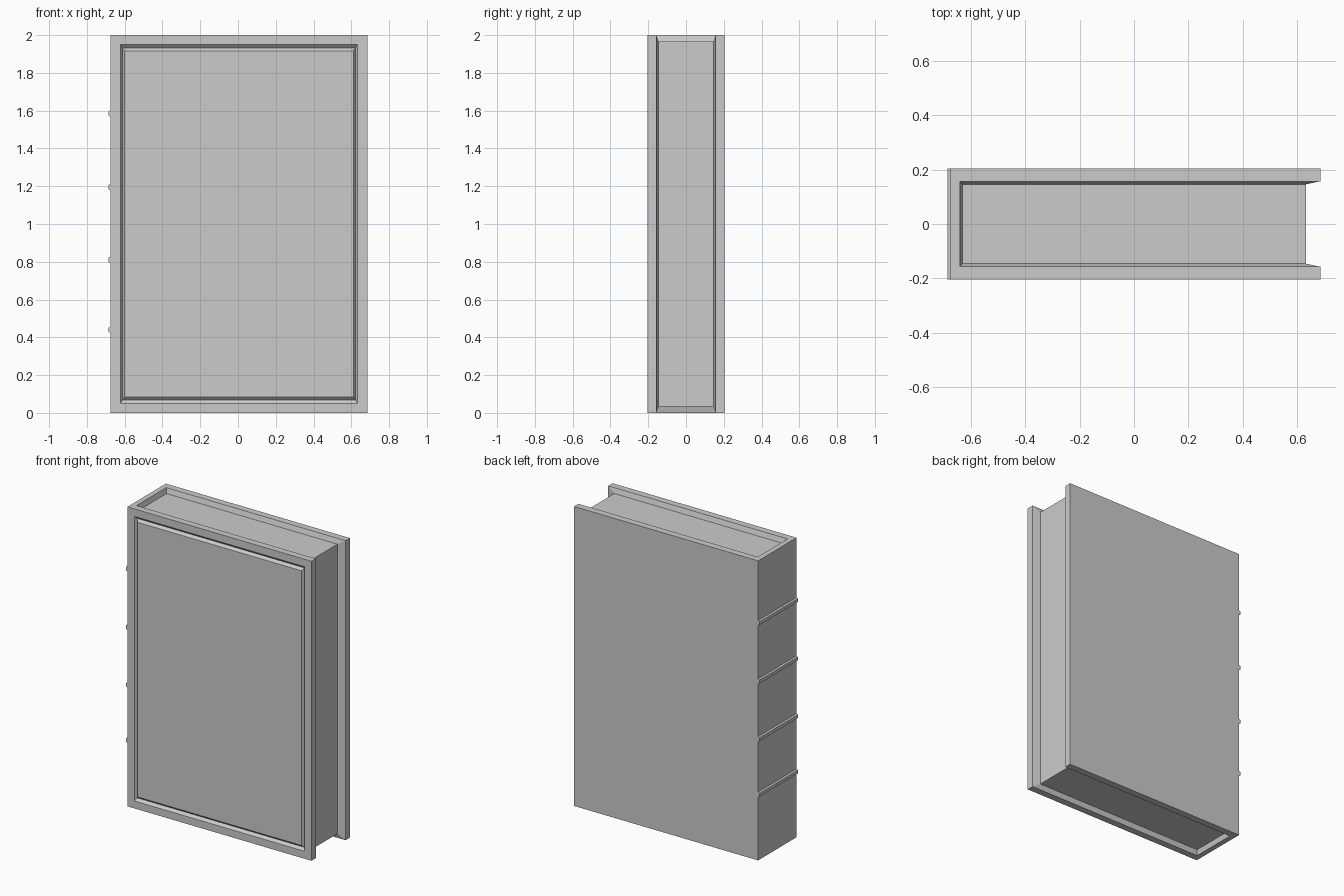
import bpy, bmesh
from mathutils import Vector

cube = bpy.data.objects.get("Cube")
if cube:
    bpy.data.objects.remove(cube, do_unlink=True)

grey = bpy.data.materials.new("plain grey")
grey.use_nodes = True
grey.diffuse_color = (0.6, 0.6, 0.6, 1)
grey.node_tree.nodes["Principled BSDF"].inputs["Base Color"].default_value = (0.6, 0.6, 0.6, 1)


def finish(bm, name):
    bmesh.ops.recalc_face_normals(bm, faces=bm.faces[:])
    mesh = bpy.data.meshes.new(name)
    bm.to_mesh(mesh)
    bm.free()
    mesh.materials.append(grey)
    obj = bpy.data.objects.new(name, mesh)
    bpy.context.collection.objects.link(obj)
    return obj


def fit(verts, low, high, middle):
    """Snap each vertex to the nearest corner of a box."""
    for v in verts:
        v.co = Vector([low[i] if v.co[i] < middle[i] else high[i] for i in range(3)])


def inset_to(bm, faces, low, high, middle=(0, 0, 1)):
    """Inset a region of faces and fit it to the corners of a box."""
    bmesh.ops.inset_region(bm, faces=faces, thickness=0.004, use_even_offset=True)
    fit({v for f in faces for v in f.verts}, low, high, middle)


# Book body: covers and spine
LEFT, RIGHT, HALF, TOP = -0.675, 0.685, 0.203, 2.0
bm = bmesh.new()
bmesh.ops.create_cube(bm, size=1)
fit(bm.verts, (LEFT, -HALF, 0), (RIGHT, HALF, TOP), (0, 0, 0))
bm.normal_update()
page_faces = [f for f in bm.faces if abs(f.normal.z) > 0.9 or f.normal.x > 0.9]
front = [f for f in bm.faces if f.normal.y < -0.9]

# Recessed page block on the top, bottom and fore edge, with sloped walls
inset_to(bm, page_faces, (-0.64, -0.157, 0), (RIGHT, 0.157, TOP))
inset_to(bm, page_faces, (-0.63, -0.146, 0.033), (0.632, 0.146, TOP - 0.033))

# V groove framing the front cover panel
for x_margin, z_margin, depth in ((0.052, 0.05, 0), (0.063, 0.067, 0.016), (0.074, 0.083, 0)):
    y = -HALF + depth
    inset_to(bm, front, (LEFT + x_margin, y, z_margin),
             (RIGHT - x_margin, y, TOP - z_margin))
finish(bm, "book_body")

# Raised bands across the spine
for number, z in enumerate((0.44, 0.81, 1.195, 1.585), 1):
    bm = bmesh.new()
    profile = [(LEFT + 0.005, -0.017), (LEFT, -0.017), (-RIGHT, -0.011),
               (-RIGHT, 0.011), (LEFT, 0.017), (LEFT + 0.005, 0.017)]
    face = bm.faces.new([bm.verts.new((x, -HALF, z + dz)) for x, dz in profile])
    side = bmesh.ops.extrude_face_region(bm, geom=[face])["geom"]
    bmesh.ops.translate(bm, vec=(0, 2 * HALF, 0),
                        verts=[g for g in side if isinstance(g, bmesh.types.BMVert)])
    finish(bm, f"spine_band_{number}")
